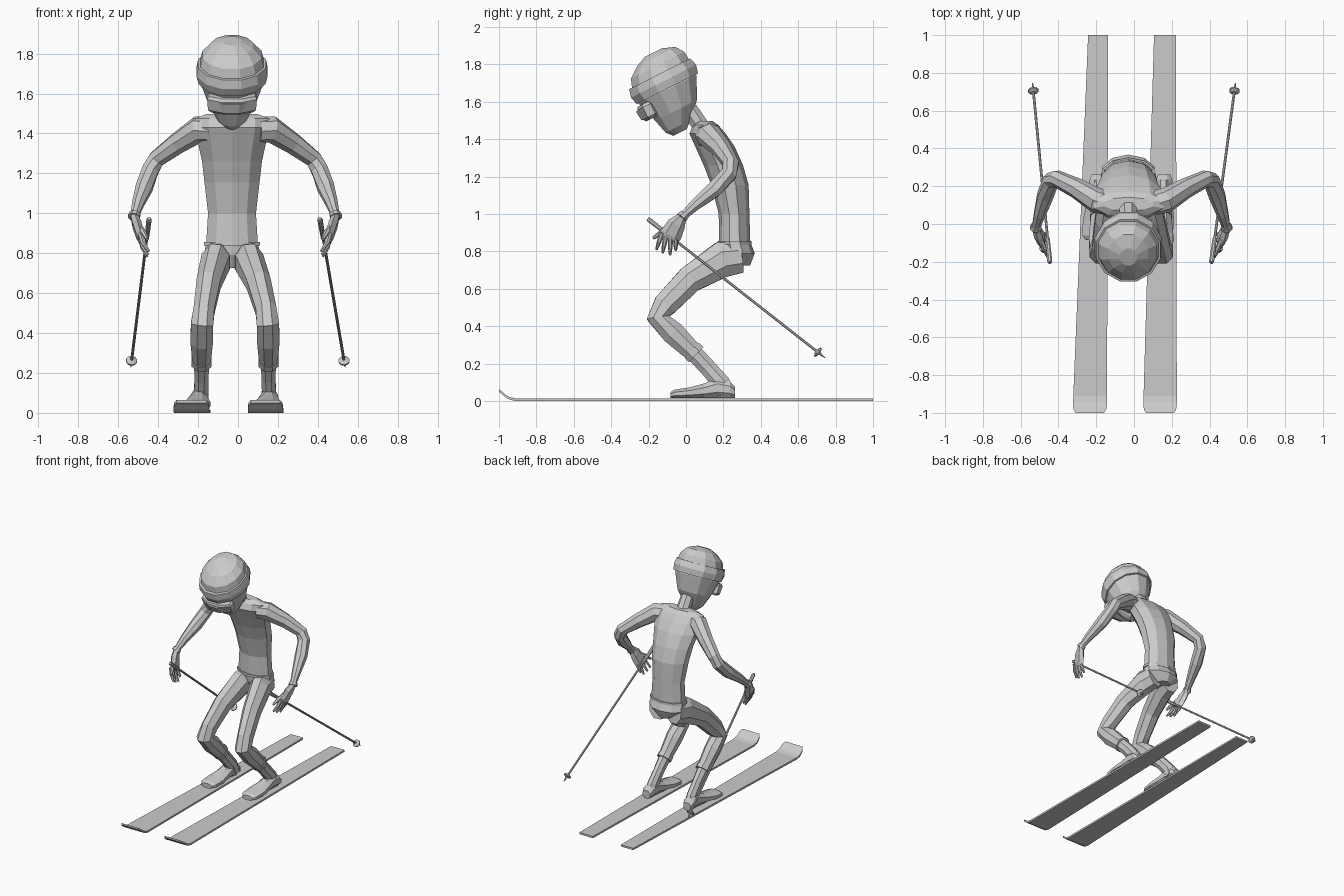
import bpy, bmesh, math
from mathutils import Vector as V

X = V((1, 0, 0))


def loft(name, st, n=8, axis=None, ref=X):
    """Skin rings (x, y, z, radius_u, radius_v) along a path, capped at both ends."""
    bm = bmesh.new()
    c = [V(s[:3]) for s in st]
    rings = []
    k = 1 / math.cos(math.pi / n)
    for i, s in enumerate(st):
        if axis:
            t = V(axis).normalized()
        else:
            t = V((0, 0, 0))
            if i > 0:
                t += (c[i] - c[i - 1]).normalized()
            if i < len(c) - 1:
                t += (c[i + 1] - c[i]).normalized()
            t.normalize()
        u = (V(ref) - t * t.dot(V(ref))).normalized()
        v = t.cross(u)
        ring = []
        for j in range(n):
            a = 2 * math.pi * (j + 0.5) / n
            ring.append(bm.verts.new(c[i] + u * (s[3] * k * math.cos(a)) + v * (s[-1] * k * math.sin(a))))
        rings.append(ring)
    for r0, r1 in zip(rings, rings[1:]):
        for j in range(n):
            m = (j + 1) % n
            bm.faces.new((r0[j], r0[m], r1[m], r1[j]))
    bm.faces.new(rings[0][::-1])
    bm.faces.new(rings[-1])
    bmesh.ops.recalc_face_normals(bm, faces=bm.faces[:])
    me = bpy.data.meshes.new(name)
    bm.to_mesh(me)
    bm.free()
    ob = bpy.data.objects.new(name, me)
    bpy.context.collection.objects.link(ob)
    return ob


# Head parts share a frame tilted forward
UP, BACK, HEAD = V((0, -.45, .89)), V((0, .89, .45)), V((-.03, -.12, 1.71))


def head_part(name, st, n=12):
    pts = [tuple(HEAD + UP * a + BACK * l) + (rx, ry) for a, l, rx, ry in st]
    return loft(name, pts, n, axis=UP)


head_part("head", [(-.285, -.045, .03, .04), (-.25, -.04, .07, .075), (-.17, -.01, .115, .125),
                   (-.05, 0, .155, .172), (.02, 0, .16, .172)])
head_part("cap_dome", [(.02, 0, .165, .175), (.09, .01, .148, .16),
                       (.135, .025, .105, .115), (.162, .02, .045, .05)])
head_part("cap_band", [(-.045, 0, .168, .183), (0, 0, .178, .195), (.045, 0, .17, .183)])
# Goggles: shallow wrap-around lens and frame
head_part("goggle_frame", [(-.15, -.14, .105, .04), (-.135, -.14, .12, .052),
                           (-.075, -.14, .125, .055), (-.06, -.14, .115, .045)], 8)
head_part("goggle_lens", [(-.135, -.15, .085, .05), (-.08, -.15, .095, .055)], 8)

loft("neck", [(-.03, .12, 1.40, .06, .055), (-.03, .085, 1.46, .048, .045),
              (-.03, .02, 1.56, .045, .042)])

# Torso, pelvis and waist hem
loft("torso", [(-.03, .26, .84, .13, .08), (-.03, .257, 1.0, .12, .078),
               (-.03, .235, 1.155, .138, .095), (-.03, .20, 1.26, .15, .1),
               (-.03, .155, 1.36, .172, .1), (-.03, .115, 1.43, .188, .092),
               (-.03, .105, 1.475, .185, .065), (-.03, .105, 1.497, .13, .035)], 10, axis=(0, 0, 1))
loft("pelvis", [(-.03, .26, .85, .132, .08), (-.03, .275, .79, .138, .088),
                (-.03, .28, .725, .05, .06)], 10, axis=(0, 0, 1))
loft("waist_hem", [(-.03, .26, .838, .14, .087), (-.03, .26, .856, .14, .087)], 10, axis=(0, 0, 1))

for s, side in ((-1, "left"), (1, "right")):
    def M(st, c=-.015):
        """Place mirrored stations about the body centre line."""
        return [(c + s * p[0],) + tuple(p[1:]) for p in st]

    # Trouser leg, cuff and boot
    loft(side + "_trouser_leg", [(-.03 + s * .07, .29, .77, .065, .085),
                                 (-.028 + s * .085, .19, .755, .07, .095),
                                 (-.022 + s * .125, .02, .65, .06, .073),
                                 (-.015 + s * .155, -.11, .515, .052, .065),
                                 (-.015 + s * .165, -.15, .445, .056, .06),
                                 (-.015 + s * .167, -.07, .365, .056, .062),
                                 (-.015 + s * .167, .045, .255, .045, .05)])
    loft(side + "_cuff", M([(.167, .032, .27, .05, .056), (.167, .055, .248, .05, .056)]))
    loft(side + "_boot_shaft", M([(.167, .03, .27, .04, .046), (.168, .115, .18, .034, .045),
                                  (.17, .185, .10, .036, .048), (.172, .205, .04, .042, .055)]))
    fx = -.20 if s < 0 else .152
    loft(side + "_boot_foot", [(fx - .012, -.082, .032, .045, .017), (fx - .01, -.06, .038, .062, .023),
                               (fx - .005, .02, .044, .066, .029), (fx, .10, .055, .052, .04),
                               (fx + .005, .17, .07, .043, .055), (fx + .008, .235, .06, .043, .045),
                               (fx + .008, .262, .045, .032, .03)], 8, axis=(0, 1, 0))

    # Arm
    loft(side + "_arm", M([(.12, .11, 1.42, .06, .06), (.185, .125, 1.42, .062, .062),
                           (.29, .19, 1.35, .05, .05), (.395, .24, 1.27, .042, .042),
                           (.425, .23, 1.215, .042, .042), (.455, .15, 1.13, .042, .042),
                           (.485, .05, 1.05, .03, .03), (.505, -.02, .985, .02, .02)]),
         8, ref=(s, -1, .3))
    loft(side + "_wrist_cuff", M([(.501, -.008, .998, .027, .027), (.506, -.024, .98, .03, .03)]))
    # Hand with spread fingers
    loft(side + "_palm", M([(.505, -.02, .985, .018, .022), (.492, -.05, .945, .022, .042),
                            (.475, -.08, .89, .02, .05), (.468, -.09, .868, .014, .045)]), 6)
    for i, (y0, z0, y1, z1, x1) in enumerate([(-.128, .90, -.158, .81, .432), (-.108, .88, -.125, .792, .436),
                                              (-.083, .87, -.085, .782, .44), (-.055, .865, -.055, .805, .445)]):
        loft(f"{side}_finger_{i + 1}", M([(.475, y0, z0, .012, .012), (.462, (y0 + y1) / 2, (z0 + z1) / 2, .011, .011),
                                          (x1, y1, z1, .006, .006)]), 6)
    loft(side + "_thumb", M([(.485, -.07, .94, .014, .014), (.46, -.13, .905, .013, .013),
                             (.44, -.175, .87, .007, .007)]), 6)

    # Ski pole with grip and basket
    top = V((.41 if s > 0 else -.445, -.205, .975))
    tip = V((s * .537, .745, .23))

    def along(t, r):
        return tuple(top.lerp(tip, t)) + (r, r)

    loft(side + "_pole_shaft", [along(0, .007), along(.97, .007), along(1, .002)])
    loft(side + "_pole_grip", [along(0, .009), along(.01, .013), along(.13, .011), along(.14, .008)])
    loft(side + "_pole_basket", [along(.948, .012), along(.955, .027), along(.962, .027), along(.967, .01)], 10)

# Skis: tapered strips with upturned tips
for name, b0, b1, f0, f1 in (("left_ski", -.243, -.137, -.325, -.143), ("right_ski", .106, .222, .048, .227)):
    bm = bmesh.new()
    rows = []
    for y, z, inset in ((1, 0, 0), (0, 0, 0), (-.91, 0, 0), (-.945, .008, 0),
                        (-.965, .02, .001), (-.985, .038, .005), (-1, .05, .016)):
        t = (1 - y) / 2
        x0, x1 = b0 + (f0 - b0) * t + inset, b1 + (f1 - b1) * t - inset
        rows.append([bm.verts.new(p) for p in ((x0, y, z), (x1, y, z), (x1, y, z + .014), (x0, y, z + .014))])
    for a, b in zip(rows, rows[1:]):
        for j in range(4):
            bm.faces.new((a[j], a[(j + 1) % 4], b[(j + 1) % 4], b[j]))
    bm.faces.new(rows[0])
    bm.faces.new(rows[-1])
    bmesh.ops.recalc_face_normals(bm, faces=bm.faces[:])
    me = bpy.data.meshes.new(name)
    bm.to_mesh(me)
    bm.free()
    bpy.context.collection.objects.link(bpy.data.objects.new(name, me))
